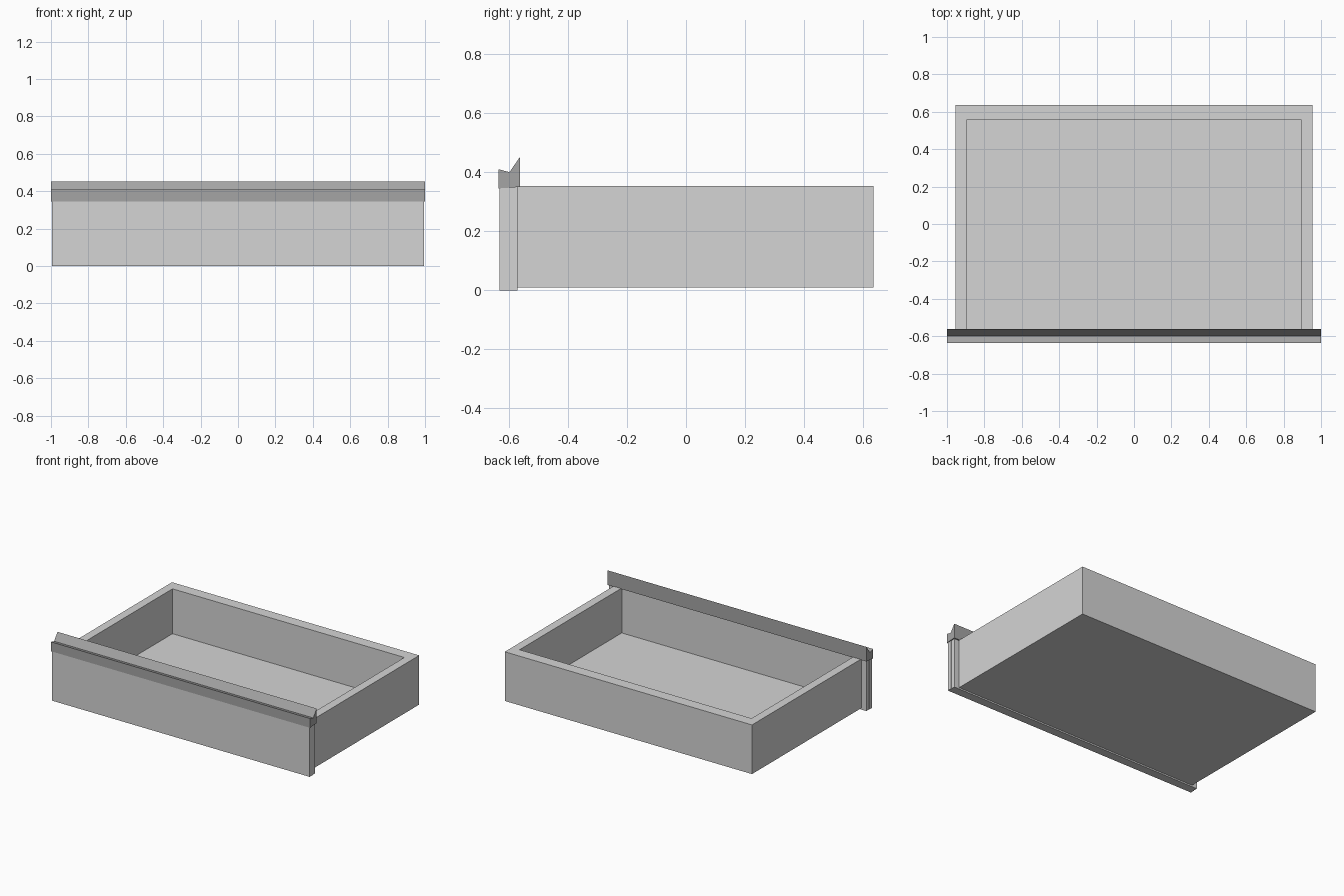
import bpy, bmesh

if "Cube" in bpy.data.objects:
    bpy.data.objects.remove(bpy.data.objects["Cube"])

def material(name, v):
    m = bpy.data.materials.new(name)
    m.diffuse_color = (v, v, v, 1)
    m.use_nodes = True
    m.node_tree.nodes["Principled BSDF"].inputs["Base Color"].default_value = m.diffuse_color
    return m

light = material("light grey", 0.66)
dark = material("mid grey", 0.375)

def extrude(name, pts, axis, a, b, mat):
    """Extrude a 2D profile from a to b along x (profile y,z) or z (profile x,y)."""
    bm = bmesh.new()
    place = (lambda p: (a, p[0], p[1])) if axis == "x" else (lambda p: (p[0], p[1], a))
    face = bm.faces.new([bm.verts.new(place(p)) for p in pts])
    r = bmesh.ops.extrude_face_region(bm, geom=[face])
    d = (b - a, 0, 0) if axis == "x" else (0, 0, b - a)
    moved = [v for v in r["geom"] if isinstance(v, bmesh.types.BMVert)]
    bmesh.ops.translate(bm, verts=moved, vec=d)
    bmesh.ops.recalc_face_normals(bm, faces=bm.faces)
    me = bpy.data.meshes.new(name)
    bm.to_mesh(me)
    bm.free()
    me.materials.append(mat)
    ob = bpy.data.objects.new(name, me)
    bpy.context.collection.objects.link(ob)
    return ob

def rect(x, y0, y1):
    return [(-x, y0), (x, y0), (x, y1), (-x, y1)]

# Drawer tray: floor plus a U-shaped wall closed by the front panel
W, IN, FRONT, BACK = 0.954, 0.895, -0.57, 0.635
extrude("tray_floor", rect(W, FRONT, BACK), "z", 0.01, 0.04, light)
extrude("tray_walls", [(-W, FRONT), (-W, BACK), (W, BACK), (W, FRONT),
                       (IN, FRONT), (IN, 0.556), (-IN, 0.556), (-IN, FRONT)],
        "z", 0.04, 0.353, light)

# Two-layer front panel
extrude("front_panel", rect(0.995, -0.631, -0.60), "z", 0, 0.35, light)
extrude("front_panel_backing", rect(0.993, -0.60, FRONT), "z", 0, 0.35, light)

# Grip rail along the top of the panel
extrude("grip_rail", [(-0.635, 0.345), (-0.635, 0.41), (-0.598, 0.40),
                      (-0.562, 0.452), (-0.562, 0.35)], "x", -1, 1, dark)
